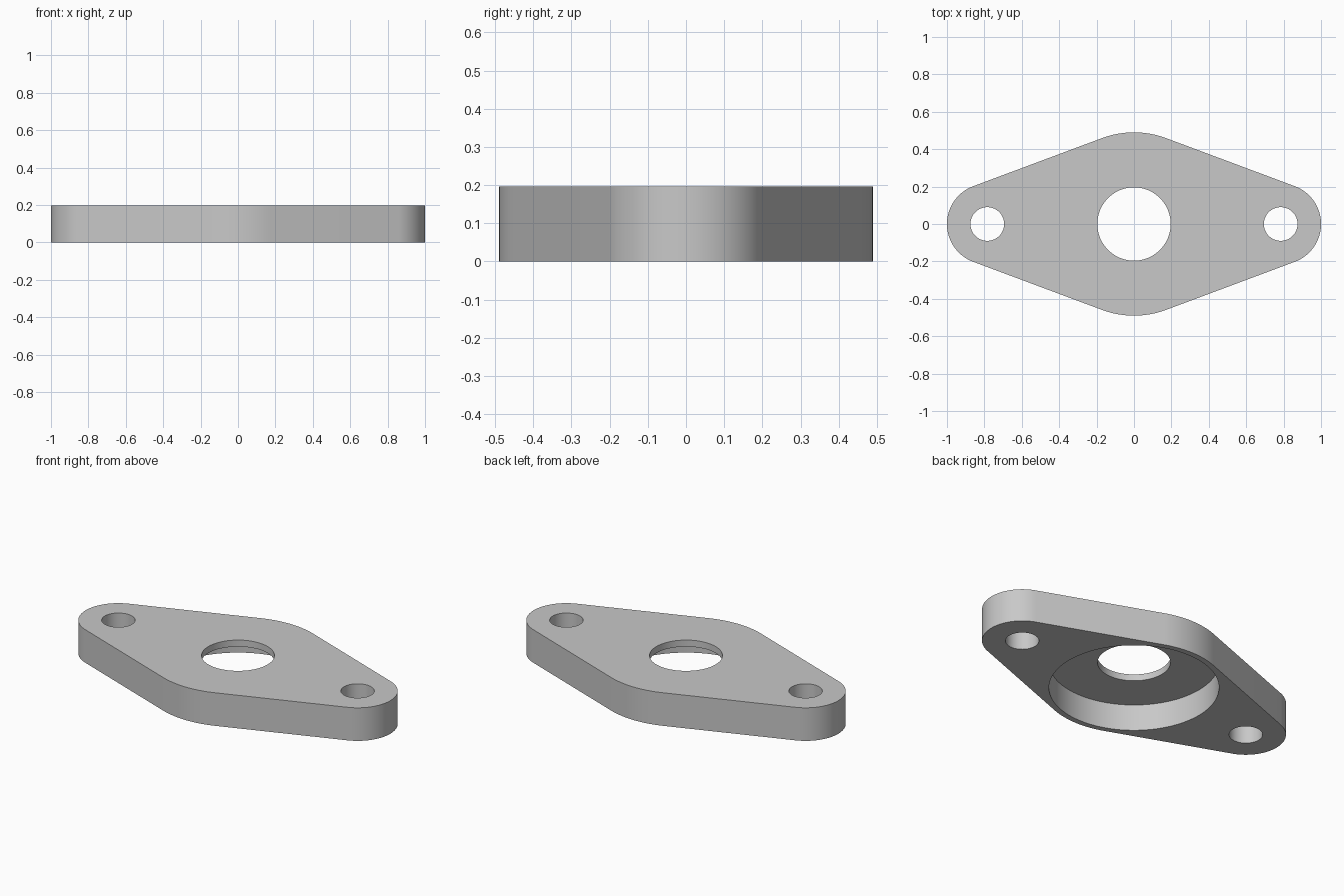
import bpy
import bmesh
import math

cube = bpy.data.objects.get("Cube")
if cube:
    bpy.data.objects.remove(cube, do_unlink=True)

# Main dimensions
THICK = 0.196        # plate thickness
MID_R = 0.490        # central boss radius
END_R = 0.2157       # rounded end radius
BOLT_X = 0.7843      # bolt hole offset
BOLT_R = 0.09
BORE_R = 0.196       # through bore
SEAT_R = 0.457       # bearing recess on the underside
SEAT_DEPTH = 0.157

# Plain grey metal
grey = bpy.data.materials.new("grey metal")
grey.use_nodes = True
COLOUR = (0.58, 0.58, 0.58, 1.0)
grey.diffuse_color = COLOUR
grey.node_tree.nodes["Principled BSDF"].inputs["Base Color"].default_value = COLOUR


def arc(cx, r, start, end, steps):
    return [(cx + r * math.cos(a), r * math.sin(a))
            for a in (start + (end - start) * i / steps for i in range(steps + 1))]


def prism(name, points, z0, z1):
    """Extrude a closed outline between two heights."""
    bm = bmesh.new()
    base = bm.faces.new([bm.verts.new((x, y, z0)) for x, y in points])
    top = bmesh.ops.extrude_face_region(bm, geom=[base])["geom"]
    verts = [g for g in top if isinstance(g, bmesh.types.BMVert)]
    bmesh.ops.translate(bm, verts=verts, vec=(0, 0, z1 - z0))
    bmesh.ops.recalc_face_normals(bm, faces=bm.faces[:])
    mesh = bpy.data.meshes.new(name)
    bm.to_mesh(mesh)
    bm.free()
    mesh.materials.append(grey)
    obj = bpy.data.objects.new(name, mesh)
    bpy.context.collection.objects.link(obj)
    return obj


def cut_hole(target, x, r, z0, z1, steps=96):
    """Cut a round hole into the target, then remove the cutter."""
    cutter = prism("hole_cutter", arc(x, r, 0, math.tau, steps)[:-1], z0, z1)
    cutter.hide_render = True
    mod = target.modifiers.new("hole", 'BOOLEAN')
    mod.operation = 'DIFFERENCE'
    mod.solver = 'EXACT'
    mod.object = cutter
    bpy.context.view_layer.objects.active = target
    bpy.ops.object.modifier_apply(modifier=mod.name)
    bpy.data.objects.remove(cutter, do_unlink=True)


# Outline: four arcs joined by tangent lines
t = math.acos((MID_R - END_R) / BOLT_X)
outline = (arc(BOLT_X, END_R, -t, t, 40)
           + arc(0, MID_R, t, math.pi - t, 24)
           + arc(-BOLT_X, END_R, math.pi - t, math.pi + t, 40)
           + arc(0, MID_R, math.pi + t, math.tau - t, 24))
flange = prism("flange_plate", outline, 0, THICK)

# Bearing recess from below, through bore and the two bolt holes
cut_hole(flange, 0, SEAT_R, -0.1, SEAT_DEPTH, 128)
cut_hole(flange, 0, BORE_R, -0.1, THICK + 0.1)
for side in (-1, 1):
    cut_hole(flange, side * BOLT_X, BOLT_R, -0.1, THICK + 0.1, 64)

# Smooth walls, sharp rims
bpy.ops.object.select_all(action='DESELECT')
flange.select_set(True)
bpy.context.view_layer.objects.active = flange
bpy.ops.object.shade_smooth_by_angle(angle=math.radians(30))
